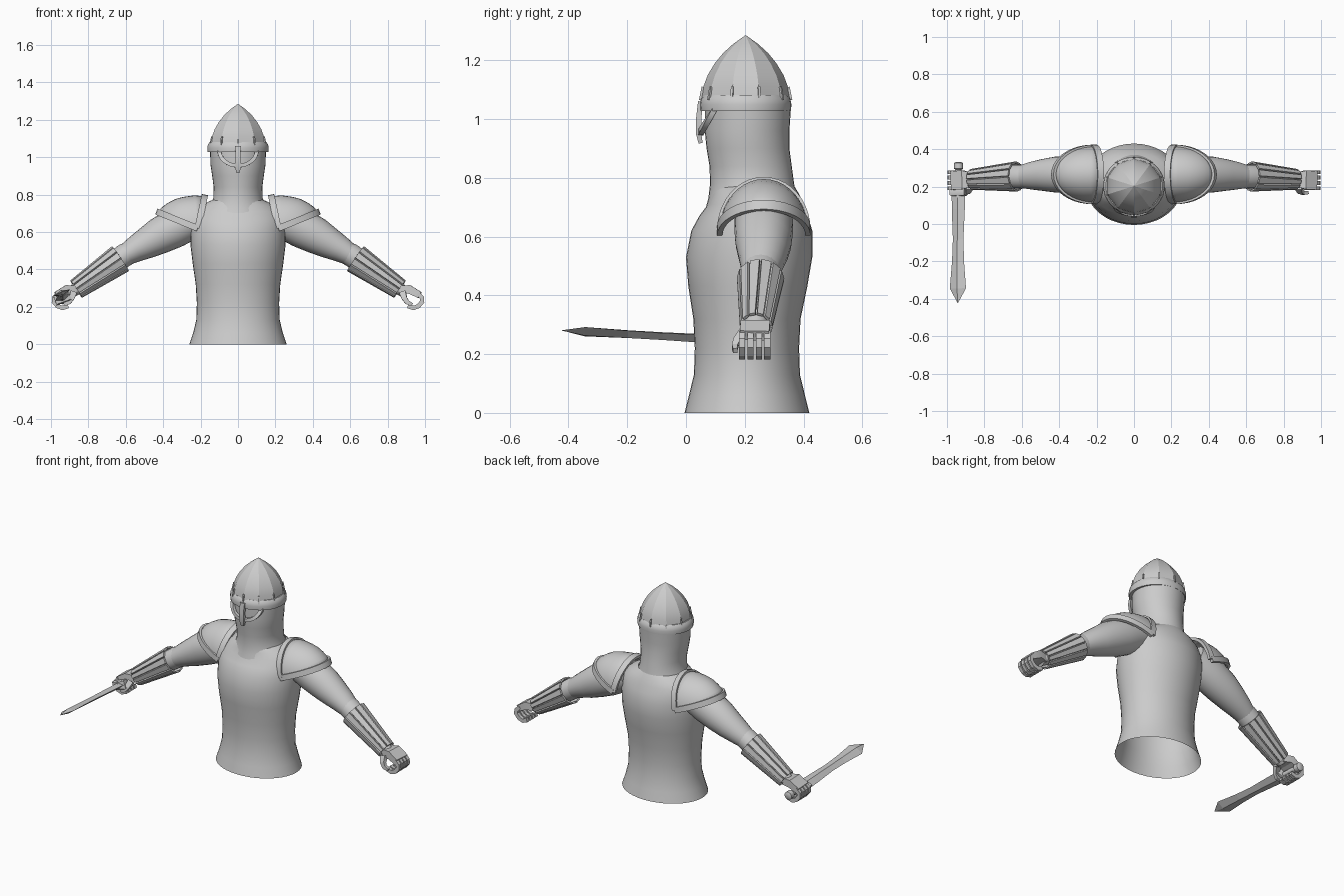
import bpy, bmesh
from math import sin, cos, pi, radians, sqrt
from mathutils import Vector as V

if "Cube" in bpy.data.objects:
    bpy.data.objects.remove(bpy.data.objects["Cube"])


def finish(bm, name, mirror=False, smooth=None, thick=0):
    bmesh.ops.recalc_face_normals(bm, faces=bm.faces)
    me = bpy.data.meshes.new(name)
    bm.to_mesh(me)
    bm.free()
    ob = bpy.data.objects.new(name, me)
    bpy.context.collection.objects.link(ob)
    if smooth:
        bpy.ops.object.select_all(action='DESELECT')
        ob.select_set(True)
        bpy.context.view_layer.objects.active = ob
        bpy.ops.object.shade_smooth_by_angle(angle=radians(smooth))
    if mirror:
        ob.modifiers.new("mirror", 'MIRROR').use_mirror_merge = False
    if thick:
        ob.modifiers.new("solid", 'SOLIDIFY').thickness = thick
    return ob


def skin(bm, rings, caps=True, closed=True):
    """Bridge equal-length rings of points with quads."""
    vs = [[bm.verts.new(p) for p in r] for r in rings]
    n = len(vs[0])
    for a, b in zip(vs, vs[1:]):
        for i in range(n if closed else n - 1):
            j = (i + 1) % n
            bm.faces.new((a[i], a[j], b[j], b[i]))
    if caps:
        bm.faces.new(vs[0])
        bm.faces.new(vs[-1])


def sweep(bm, pts, sizes, n=4, ups=V((0, 1, 0)), caps=True):
    """Sweep an n-sided section along pts; sizes = (across, along up) half sizes."""
    pts = [V(p) for p in pts]
    rings = []
    for i, p in enumerate(pts):
        t = (pts[min(i + 1, len(pts) - 1)] - pts[max(i - 1, 0)]).normalized()
        up = ups[i] if isinstance(ups, list) else ups
        s = (up - t * up.dot(t)).normalized()
        o = t.cross(s)
        a, b = sizes[i] if isinstance(sizes, list) else sizes
        k, off = (sqrt(2), pi / 4) if n == 4 else (1, 0)
        rings.append([p + o * a * k * cos(off + 2 * pi * j / n)
                      + s * b * k * sin(off + 2 * pi * j / n) for j in range(n)])
    skin(bm, rings, caps)


def body(name, rows, n, smooth, caps=False):
    """Stack of ellipses: z, half width, y front, y back."""
    bm = bmesh.new()
    skin(bm, [[V((rx * sin(2 * pi * i / n),
                  (y0 + y1) / 2 - (y1 - y0) / 2 * cos(2 * pi * i / n), z))
               for i in range(n)] for z, rx, y0, y1 in rows], caps)
    return finish(bm, name, smooth=smooth)


# Torso tunic, open at the bottom
body("torso", [(0, .26, -.005, .42), (.06, .24, .01, .405), (.13, .223, .027, .388),
               (.22, .22, .03, .385), (.32, .226, .025, .39), (.43, .242, .008, .413),
               (.53, .254, 0, .43), (.62, .255, .018, .43), (.67, .25, .045, .415),
               (.71, .235, .075, .40), (.745, .195, .085, .385), (.77, .14, .09, .37)],
     40, 50)

# Mail hood covering head and neck
body("hood", [(.69, .18, .065, .39), (.73, .155, .076, .378), (.78, .132, .082, .368),
              (.84, .13, .08, .36), (.90, .138, .07, .352), (.96, .147, .064, .352),
              (1.05, .15, .066, .358)], 36, 60)

# Helmet: faceted pointed dome and brow band
dome = [(1.07, 1), (1.11, .96), (1.15, .86), (1.19, .70), (1.225, .51), (1.255, .29), (1.285, .01)]
body("helmet_dome", [(z, .152 * k, .203 - .15 * k, .203 + .15 * k) for z, k in dome], 10, 20, True)
body("helmet_band", [(z, .165 - d, .047 + d, .359 - d) for z, d in
                     ((1.027, .016), (1.027, .002), (1.05, 0), (1.07, .004), (1.082, .014))],
     30, 30, True)
bm = bmesh.new()
for i in range(10):
    a = 2 * pi * i / 10
    d = V((sin(a), -cos(a), 0))
    sweep(bm, [V((0, .203, 1.065)) + d * .155, V((0, .203, 1.11)) + d * .146], (.004, .004), ups=d)
finish(bm, "helmet_ridges")

# Eye guard loop and nose bar
bm = bmesh.new()
arc = [pi * i / 16 for i in range(17)]
sweep(bm, [(.1 * cos(a), .098 - .048 * sin(a), 1.035 - .08 * sin(a)) for a in arc], (.010, .009))
sweep(bm, [(0, .05, 1.06), (0, .043, 1.0), (0, .043, .95), (0, .05, .918)],
      [(.016, .009), (.013, .009), (.016, .009), (.009, .007)])
finish(bm, "face_guard", smooth=30)

# Shoulder guards: wedge of a dome with raised rims
prof = [(102, .175), (84, .177), (65, .185), (52, .198), (40, .21), (31, .222), (22, .23)]
pole = V((.215, .265, .62))


def shell(deg, r, u, k=1):
    return pole + V((r * k * sin(u) * cos(radians(deg)), -.15 * k * cos(u),
                     r * k * sin(u) * sin(radians(deg))))


us = [pi * i / 20 for i in range(21)]
bm = bmesh.new()
skin(bm, [[shell(d, r, u) for u in us] for d, r in prof], False, False)
bmesh.ops.remove_doubles(bm, verts=bm.verts, dist=.0005)
finish(bm, "shoulder_guard", True, 50, .012)
bm = bmesh.new()
for d, r in (prof[0], prof[-1]):
    path = [shell(d, r, u) for u in us]
    sweep(bm, path, (.017, .009), ups=[p - pole for p in path])
finish(bm, "shoulder_rims", True, 30)

# Arms
bm = bmesh.new()
sweep(bm, [(.2, .265, .68), (.27, .265, .655), (.34, .265, .62), (.42, .264, .58),
           (.49, .262, .54), (.55, .258, .508), (.6, .253, .478)],
      [(.09, .09), (.103, .1), (.105, .1), (.098, .096), (.084, .085), (.07, .074), (.058, .062)], 24)
sweep(bm, [(.54, .258, .512), (.6, .254, .48), (.68, .252, .425), (.78, .245, .355), (.885, .237, .282)],
      [(.055, .06), (.062, .064), (.06, .062), (.048, .05), (.03, .036)], 20)
finish(bm, "arm", True, 50)

# Forearm splints arranged round the forearm axis
bm = bmesh.new()
p0, p1 = V((.628, .254, .458)), V((.865, .239, .295))
ax = (p1 - p0).normalized()
side = (V((0, 1, 0)) - ax * ax.y).normalized()
for i in range(12):
    a = 2 * pi * (i + .5) / 12
    d = side * cos(a) + ax.cross(side) * sin(a)
    sweep(bm, [p0 + d * .074, p1 + d * .05], [(.017, .005), (.0105, .005)], ups=d)
finish(bm, "forearm_splints", True)

# Hands: palm, four curled fingers, thumb
bm = bmesh.new()
sweep(bm, [(.862, .236, .29), (.915, .236, .294), (.972, .233, .263)],
      [(.022, .036), (.023, .05), (.018, .05)])
for i in range(4):
    y = .191 + .0285 * i
    sweep(bm, [(.96, y, .273), (.984, y, .248), (.985, y, .228), (.964, y, .203),
               (.938, y, .194), (.908, y, .205)], (.012, .0105))
sweep(bm, [(.88, .195, .275), (.89, .172, .245), (.905, .166, .225), (.93, .168, .212)],
      [(.018, .014), (.014, .011), (.012, .01), (.009, .008)])
finish(bm, "hand", True, 20)

# Short sword held in the fist: handle, guard, pommel, blade
g, e = V((-.938, .33, .238)), V((-.942, -.425, .281))
ax = (e - g).normalized()
roll = V((-sin(radians(20)), 0, cos(radians(20))))


def along(*ys):
    return [g + ax * (g.y - y) for y in ys]


bm = bmesh.new()
sweep(bm, along(.31, .14), (.017, .017), 10, roll)
sweep(bm, along(.33, .325, .295, .29), [(.016, .016), (.025, .025), (.025, .025), (.016, .016)], 10, roll)
sweep(bm, along(.19, .185, .155, .15), [(.035, .022), (.042, .026), (.042, .026), (.035, .022)], 4, roll)
finish(bm, "sword_hilt", smooth=40)
bm = bmesh.new()
rows = [(.155, .038, .016), (.08, .037, .016), (-.08, .03, .014), (-.2, .034, .014),
        (-.345, .046, .014), (-.424, .001, .001)]
n_pts = along(*[r[0] for r in rows])
o = ax.cross(roll).normalized()
skin(bm, [[p + o * w, p + roll * t, p - o * w, p - roll * t] for p, (_, w, t) in zip(n_pts, rows)])
finish(bm, "sword_blade")
